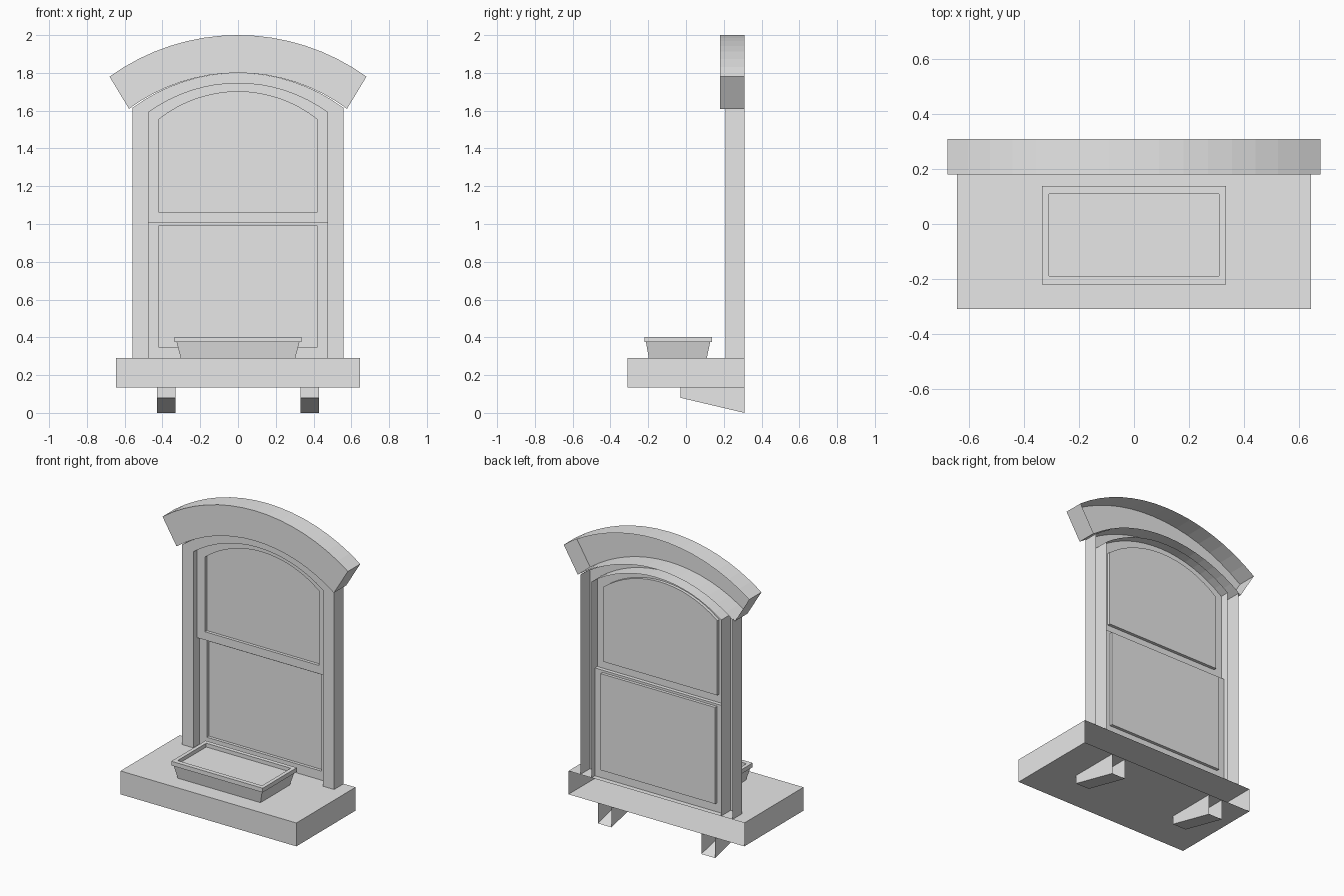
import bpy
import math

if "Cube" in bpy.data.objects:
    bpy.data.objects.remove(bpy.data.objects["Cube"], do_unlink=True)

GREY = (0.8, 0.8, 0.8, 1.0)
stone = bpy.data.materials.new("light_grey")
stone.use_nodes = True
stone.diffuse_color = GREY
stone.node_tree.nodes["Principled BSDF"].inputs["Base Color"].default_value = GREY

BACK = 0.31
SILL_TOP = 0.29
MEET = 1.005


def arc(half, z_end, z_top, n=16):
    """Circular arc from +half over the crown to -half, as (x, z) points."""
    sag = z_top - z_end
    r = (half * half + sag * sag) / (2 * sag)
    a = math.asin(half / r)
    angles = [a - 2 * a * i / n for i in range(n + 1)]
    return [(r * math.sin(t), z_top - r + r * math.cos(t)) for t in angles]


def arched(half, z_low, z_end, z_top):
    """Arch-topped opening, running from the right foot to the left foot."""
    return [(half, z_low)] + arc(half, z_end, z_top) + [(-half, z_low)]


def rect(x0, x1, v0, v1):
    return [(x0, v0), (x1, v0), (x1, v1), (x0, v1)]


def at_y(points, y):
    return [(x, y, z) for x, z in points]


def at_z(points, z):
    return [(x, y, z) for x, y in points]


def loft(name, loops, closed=True, cap=False, ends=False):
    """Skin matching loops in order; optionally cap the last loop or the open ends."""
    n = len(loops[0])
    verts = [p for loop in loops for p in loop]
    faces = []
    for k in range(len(loops) - 1):
        for i in range(n if closed else n - 1):
            j = (i + 1) % n
            faces.append((k * n + i, k * n + j, (k + 1) * n + j, (k + 1) * n + i))
    if cap:
        faces.append(tuple(range((len(loops) - 1) * n, len(loops) * n)))
    if ends:
        first = [k * n for k in range(len(loops))]
        faces.append(tuple(first))
        faces.append(tuple(k + n - 1 for k in reversed(first)))
    mesh = bpy.data.meshes.new(name)
    mesh.from_pydata(verts, [], faces)
    mesh.materials.append(stone)
    obj = bpy.data.objects.new(name, mesh)
    bpy.context.collection.objects.link(obj)
    return obj


# Sill slab, open against the wall
slab = rect(-0.645, 0.645, 0.135, SILL_TOP)
loft("sill", [at_y(slab, BACK), at_y(slab, -BACK)], cap=True)

# Sloping brackets under the sill
for side, x in (("left", 0.38), ("right", -0.38)):
    def section(z_low):
        p = rect(x - 0.05, x + 0.05, z_low, 0.135)
        return [p[3], p[0], p[1], p[2]]
    loft(side + "_bracket", [at_y(section(0), BACK), at_y(section(0.08), -0.03)],
         closed=False, cap=True)

# Arched surround: outer side, front face, inner reveal
outer = arched(0.558, SILL_TOP, 1.615, 1.8)
opening = arched(0.475, SILL_TOP, 1.59, 1.745)
loft("window_surround", [at_y(outer, BACK), at_y(outer, 0.21),
                         at_y(opening, 0.21), at_y(opening, BACK)], closed=False)

# Projecting curved hood
hood_top = arc(0.68, 1.78, 2.0)
hood_low = arc(0.577, 1.61, 1.8)
loft("arched_hood", [at_y(hood_top, BACK), at_y(hood_top, 0.18),
                     at_y(hood_low, 0.18), at_y(hood_low, BACK)], closed=False, ends=True)

# Upper sash with recessed pane
sash = arched(0.475, MEET, 1.59, 1.745)
pane = arched(0.418, 1.06, 1.555, 1.7)
loft("upper_sash", [at_y(sash, 0.25), at_y(pane, 0.25), at_y(pane, 0.27)], cap=True)
edge = [(-0.475, MEET), (0.475, MEET)]
loft("meeting_rail_underside", [at_y(edge, 0.275), at_y(edge, 0.25)], closed=False)

# Lower sash, set behind the upper one
sash = rect(-0.475, 0.475, SILL_TOP, MEET)
pane = rect(-0.42, 0.42, 0.35, 0.99)
loft("lower_sash", [at_y(sash, 0.275), at_y(pane, 0.275), at_y(pane, 0.295)], cap=True)

# Tapered planter with a rim and recessed soil
foot = rect(-0.303, 0.303, -0.197, 0.11)
neck = rect(-0.325, 0.325, -0.212, 0.128)
rim = rect(-0.335, 0.335, -0.22, 0.138)
inner = rect(-0.31, 0.31, -0.19, 0.11)
loft("planter", [at_z(foot, SILL_TOP), at_z(neck, 0.375), at_z(rim, 0.375),
                 at_z(rim, 0.403), at_z(inner, 0.403), at_z(inner, 0.378)], cap=True)
